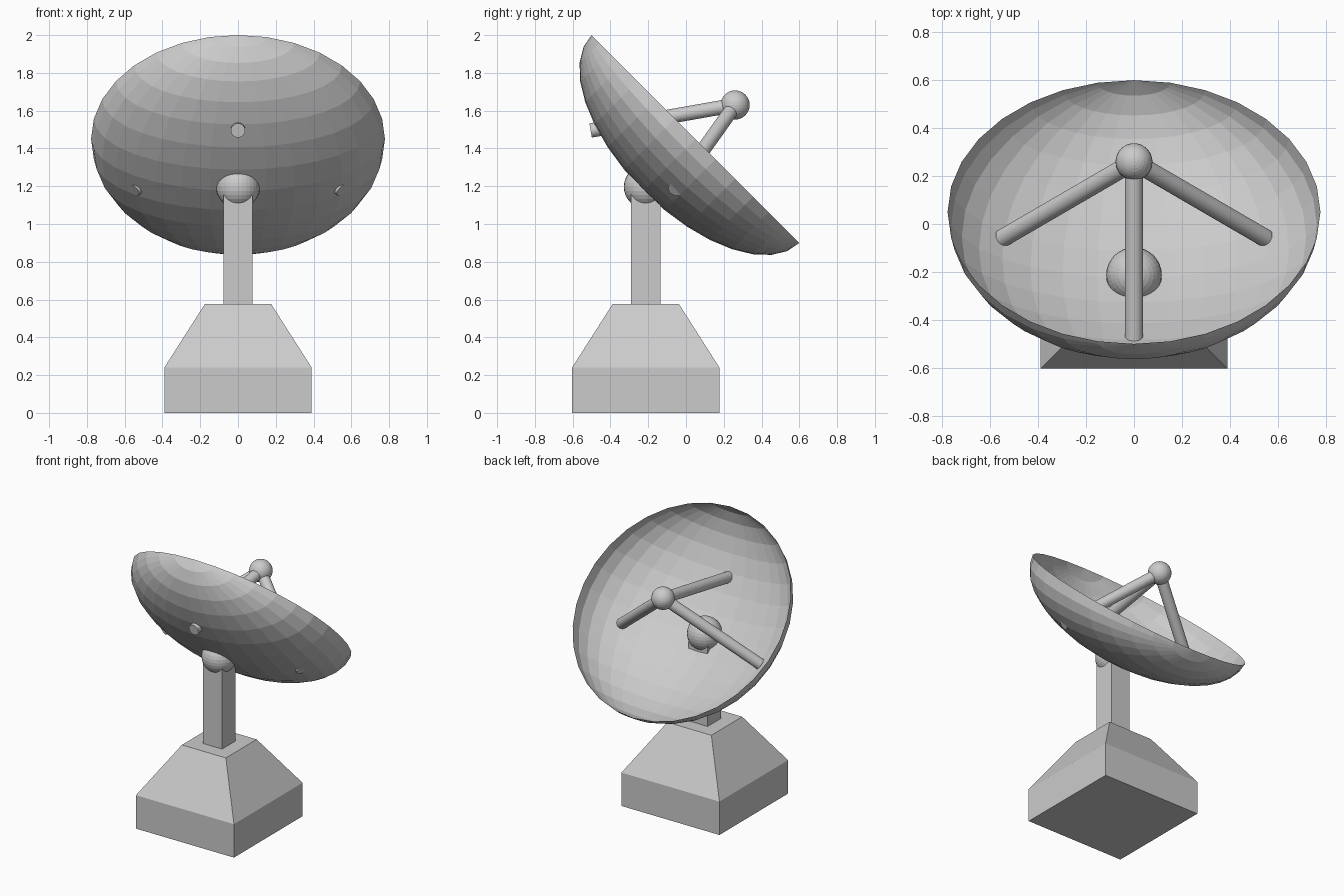
import bpy, bmesh, math
from mathutils import Matrix, Vector

if "Cube" in bpy.data.objects:
    bpy.data.objects.remove(bpy.data.objects["Cube"])

grey = bpy.data.materials.new("light grey")
grey.diffuse_color = (0.6, 0.6, 0.6, 1)
grey.use_nodes = True
grey.node_tree.nodes["Principled BSDF"].inputs["Base Color"].default_value = grey.diffuse_color


def finish(name, bm):
    mesh = bpy.data.meshes.new(name)
    bm.to_mesh(mesh)
    bm.free()
    mesh.materials.append(grey)
    obj = bpy.data.objects.new(name, mesh)
    bpy.context.collection.objects.link(obj)
    return obj


def square_tower(name, y, levels):
    """Stack of square sections given as (height, half width)."""
    bm = bmesh.new()
    rings = [[bm.verts.new((sx * h, y + sy * h, z))
              for sx, sy in ((-1, -1), (1, -1), (1, 1), (-1, 1))]
             for z, h in levels]
    bm.faces.new(rings[0][::-1])
    bm.faces.new(rings[-1])
    for low, high in zip(rings, rings[1:]):
        for i in range(4):
            j = (i + 1) % 4
            bm.faces.new((low[i], low[j], high[j], high[i]))
    return finish(name, bm)


def ball(name, centre, radius):
    bm = bmesh.new()
    bmesh.ops.create_uvsphere(bm, u_segments=32, v_segments=16, radius=radius,
                              matrix=Matrix.Translation(centre))
    return finish(name, bm)


def rod(name, start, end, radius):
    start, end = Vector(start), Vector(end)
    axis = end - start
    place = (Matrix.Translation((start + end) / 2)
             @ axis.to_track_quat('Z', 'Y').to_matrix().to_4x4())
    bm = bmesh.new()
    bmesh.ops.create_cone(bm, cap_ends=True, segments=32, radius1=radius,
                          radius2=radius, depth=axis.length, matrix=place)
    return finish(name, bm)


# Pedestal and mast
MAST_Y = -0.213
square_tower("base", MAST_Y, [(0, 0.39), (0.24, 0.39), (0.577, 0.175)])
square_tower("mast", MAST_Y, [(0.577, 0.077), (1.165, 0.077)])
ball("pivot_ball", (0, MAST_Y, 1.197), 0.116)

# Dish: flattened half sphere with its poles on the rim, tilted back
bm = bmesh.new()
bmesh.ops.create_uvsphere(bm, u_segments=32, v_segments=16, radius=0.778)
bmesh.ops.delete(bm, geom=[v for v in bm.verts if v.co.y > 0.001], context='VERTS')
bmesh.ops.scale(bm, vec=(1, 0.5, 1), verts=bm.verts)
bmesh.ops.transform(bm, verts=bm.verts, matrix=Matrix.Translation((0, 0.05, 1.45))
                    @ Matrix.Rotation(math.radians(45), 4, 'X'))
finish("dish", bm)

# Receiver on three struts
FEED = (0, 0.26, 1.63)
ball("receiver", FEED, 0.077)
rod("upper_strut", FEED, (0, -0.505, 1.495), 0.038)
for side, sx in (("left", -1), ("right", 1)):
    rod(side + "_strut", FEED, (sx * 0.55, -0.06, 1.18), 0.038)
